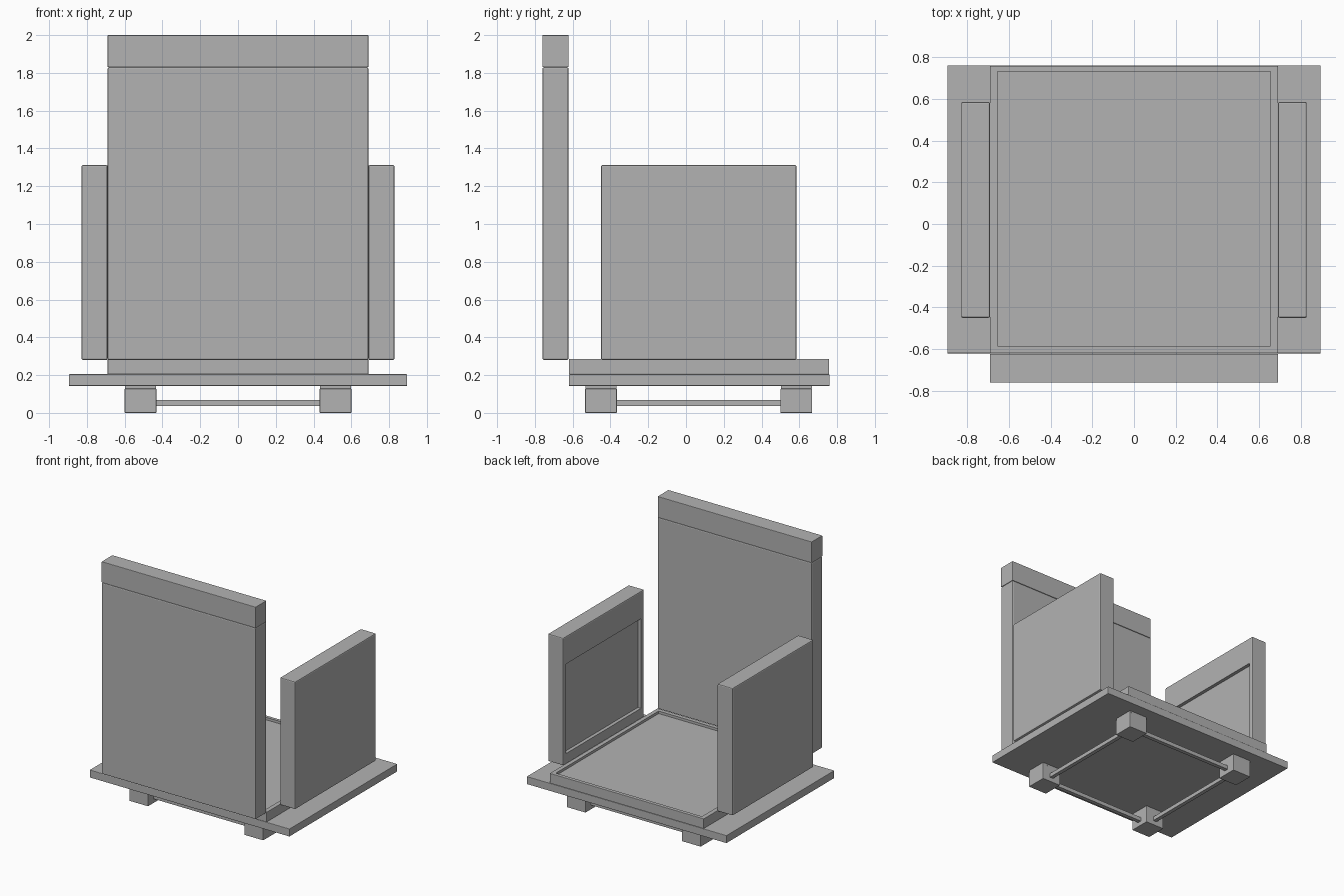
import bpy
import bmesh
from mathutils import Vector

if "Cube" in bpy.data.objects:
    bpy.data.objects.remove(bpy.data.objects["Cube"], do_unlink=True)

grey = bpy.data.materials.new("plain grey")
grey.use_nodes = True
tone = (0.45, 0.45, 0.45, 1)
grey.diffuse_color = tone
grey.node_tree.nodes["Principled BSDF"].inputs["Base Color"].default_value = tone


def box(name, lo, hi, bevel=0.0, recess=None):
    """Box between two corners; recess = (normal, low corner, high corner, depth)."""
    lo, hi = Vector(lo), Vector(hi)
    bm = bmesh.new()
    bmesh.ops.create_cube(bm, size=1)
    for v in bm.verts:
        v.co = Vector([lo[i] if v.co[i] < 0 else hi[i] for i in range(3)])
    if bevel:
        bmesh.ops.bevel(bm, geom=bm.edges[:], offset=bevel, segments=2,
                        profile=0.5, affect='EDGES')
    bm.normal_update()
    if recess:
        normal, r_lo, r_hi, depth = recess
        normal = Vector(normal)
        face = max((f for f in bm.faces if f.normal.dot(normal) > 0.99),
                   key=lambda f: f.calc_area())
        mid = (lo + hi) / 2

        def fit_to_rectangle():
            for v in face.verts:
                for i in range(3):
                    if not normal[i]:
                        v.co[i] = r_lo[i] if v.co[i] < mid[i] else r_hi[i]

        # Border around the panel, then the sunken floor
        bmesh.ops.inset_region(bm, faces=[face], thickness=0.005)
        fit_to_rectangle()
        bmesh.ops.inset_region(bm, faces=[face], thickness=0.001)
        fit_to_rectangle()
        for v in face.verts:
            v.co -= normal * depth
    mesh = bpy.data.meshes.new(name)
    bm.to_mesh(mesh)
    bm.free()
    mesh.materials.append(grey)
    obj = bpy.data.objects.new(name, mesh)
    bpy.context.collection.objects.link(obj)
    return obj


# Base board and seat with sunken cushion panel
box("base_board", (-0.895, -0.62, 0.143), (0.895, 0.76, 0.205), 0.003)
box("seat", (-0.69, -0.62, 0.205), (0.69, 0.758, 0.285), 0.003,
    ((0, 0, 1), (-0.655, -0.585, 0), (0.655, 0.73, 0), 0.02))

# Tall back with a separate top rail
box("back_panel", (-0.69, -0.76, 0.28), (0.69, -0.622, 1.83), 0.008)
box("back_top_rail", (-0.69, -0.76, 1.83), (0.69, -0.622, 2.0), 0.003)

# Arms with sunken inner panels
for side, s in (("left", 1), ("right", -1)):
    xs = sorted((s * 0.69, s * 0.828))
    box(side + "_arm", (xs[0], -0.45, 0.28), (xs[1], 0.585, 1.312), 0.008,
        ((-s, 0, 0), (0, -0.41, 0.365), (0, 0.55, 1.09), 0.028))

# Feet, each with a thin mounting pad
foot_x, foot_y = 0.516, (-0.45, 0.584)
for end, y in zip(("front", "back"), foot_y):
    for side, x in (("left", foot_x), ("right", -foot_x)):
        box(f"{end}_{side}_foot", (x - 0.084, y - 0.084, 0),
            (x + 0.084, y + 0.084, 0.128), 0.003)
        box(f"{end}_{side}_foot_pad", (x - 0.082, y - 0.082, 0.128),
            (x + 0.082, y + 0.082, 0.145))

# Stretcher rails between the feet
for end, y in zip(("front", "back"), foot_y):
    box(end + "_stretcher", (-foot_x, y - 0.016, 0.036),
        (foot_x, y + 0.016, 0.068))
for side, x in (("left", foot_x), ("right", -foot_x)):
    box(side + "_stretcher", (x - 0.016, foot_y[0], 0.036),
        (x + 0.016, foot_y[1], 0.068))
